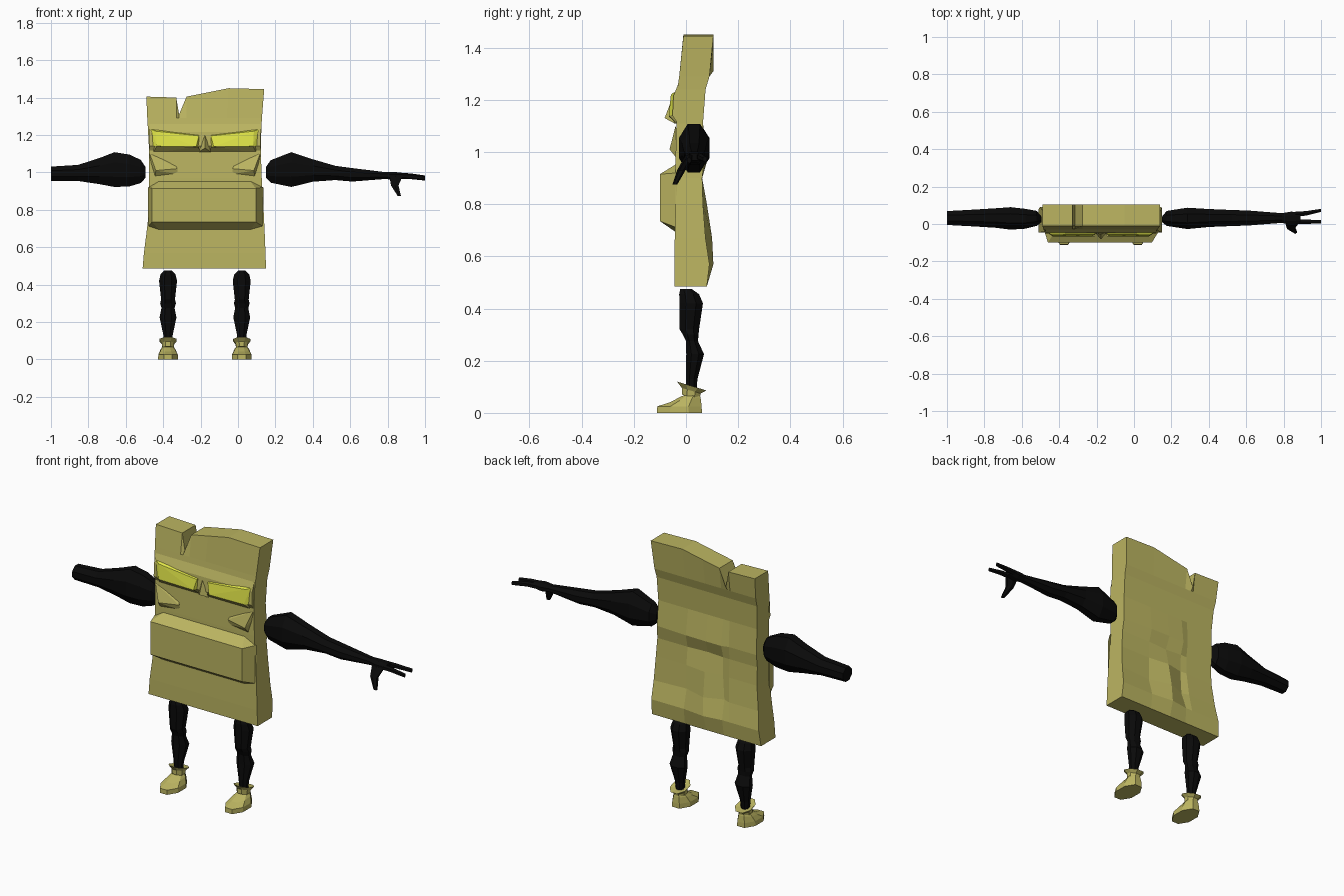
import bpy, bmesh, math


def material(name, rgb):
    m = bpy.data.materials.new(name)
    m.diffuse_color = (*rgb, 1)
    return m


OLIVE = material("olive yellow", (0.50, 0.46, 0.12))
BRIGHT = material("bright yellow", (0.80, 0.84, 0.07))
BLACK = material("black", (0.003, 0.003, 0.003))
CX = -0.177  # centre line of the body


def finish(name, bm, mat):
    bmesh.ops.recalc_face_normals(bm, faces=bm.faces)
    me = bpy.data.meshes.new(name)
    bm.to_mesh(me)
    bm.free()
    me.materials.append(mat)
    ob = bpy.data.objects.new(name, me)
    bpy.context.collection.objects.link(ob)
    return ob


def loft(name, axis, rings, mat, n=8, tilt=0.0):
    """Rings: (position on axis, centre a, centre b, radius a, radius b).
    a, b are y, z for axis x, and x, y for axis z."""
    bm = bmesh.new()
    loops = []
    for t, ca, cb, ra, rb in rings:
        loop = []
        for i in range(n):
            w = 2 * math.pi * (i + 0.5) / n
            a = ca + ra * math.cos(w) / math.cos(math.pi / n)
            b = cb + rb * math.sin(w) / math.cos(math.pi / n)
            if axis == "x":
                co = (t, a, b)
            else:
                co = (a, b, t + (tilt * (cb - b) if t > 0.03 else 0))
            loop.append(bm.verts.new(co))
        loops.append(loop)
    for p, q in zip(loops, loops[1:]):
        for i in range(n):
            j = (i + 1) % n
            bm.faces.new((p[i], p[j], q[j], q[i]))
    bm.faces.new(loops[0])
    bm.faces.new(loops[-1])
    return finish(name, bm, mat)


def hull(name, points, mat, mirror=False):
    bm = bmesh.new()
    for x, y, z in points:
        bm.verts.new((2 * CX - x if mirror else x, y, z))
    bmesh.ops.convex_hull(bm, input=bm.verts)
    bmesh.ops.dissolve_limit(bm, angle_limit=0.02, verts=bm.verts, edges=bm.edges)
    return finish(name, bm, mat)


# Body slab: rows of (z, left x, right x, front y, back y), notched top row
rows = [(0.485, -0.51, 0.15, -0.045, 0.08), (0.57, -0.503, 0.147, -0.045, 0.09),
        (0.67, -0.49, 0.143, -0.043, 0.075), (0.80, -0.475, 0.137, -0.04, 0.065),
        (0.90, -0.475, 0.13, -0.04, 0.062), (0.97, -0.475, 0.127, -0.04, 0.07),
        (1.11, -0.475, 0.122, -0.037, 0.065), (1.24, -0.482, 0.125, -0.033, 0.075),
        (1.29, -0.485, 0.128, -0.026, 0.09), (1.40, -0.49, 0.14, -0.01, 0.105)]
cols = [0, 0.254, 0.278, 0.341, 0.5, 0.698, 1]
tops = [1.405, 1.40, 1.31, 1.405, 1.425, 1.45, 1.445]
# Creases on the back: (row, column) -> extra depth
crease = {(1, 4): 0.015, (2, 4): 0.025, (3, 4): 0.015, (2, 3): -0.015, (2, 5): -0.012,
          (3, 3): -0.005, (5, 4): 0.012, (5, 3): 0.012, (5, 5): 0.01, (4, 4): -0.008}
bm = bmesh.new()
front, back = [], []
for r, (z, xl, xr, yf, yb) in enumerate(rows):
    f, b = [], []
    for c, u in enumerate(cols):
        x = xl + (xr - xl) * u
        zz = tops[c] if r == len(rows) - 1 else z
        f.append(bm.verts.new((x, yf, zz)))
        b.append(bm.verts.new((x, yb + crease.get((r, c), 0), zz)))
    front.append(f)
    back.append(b)
R, C = len(rows) - 1, len(cols) - 1
for g in (front, back):
    for r in range(R):
        for c in range(C):
            bm.faces.new((g[r][c], g[r][c + 1], g[r + 1][c + 1], g[r + 1][c]))
for r in range(R):
    for c in (0, C):
        bm.faces.new((front[r][c], front[r + 1][c], back[r + 1][c], back[r][c]))
for c in range(C):
    for r in (0, R):
        bm.faces.new((front[r][c], front[r][c + 1], back[r][c + 1], back[r][c]))
finish("body", bm, OLIVE)


# Muzzle block: stepped hull with bevelled rim
def rect(x0, x1, z0, z1, y):
    return [(x, y, z) for x in (x0, x1) for z in (z0, z1)]


hull("muzzle", rect(-0.46, 0.095, 0.735, 0.915, -0.10)
     + rect(-0.48, 0.135, 0.71, 0.92, -0.035)
     + rect(-0.42, 0.065, 0.69, 0.955, -0.035), OLIVE)

# Brow ridge across the face
hull("brow", [(x, y, z) for x in (-0.474, 0.12) for y, z in
              ((-0.03, 1.26), (-0.048, 1.215), (-0.052, 1.14), (-0.03, 1.105))], OLIVE)

# Eyes, under-eye folds and cheeks, one per side
for side, mir in (("right", False), ("left", True)):
    hull(side + "_eye", [(0.11, -0.045, 1.23), (0.11, -0.045, 1.14), (0.085, -0.058, 1.22),
                         (0.08, -0.066, 1.14), (-0.13, -0.066, 1.137), (-0.145, -0.056, 1.195),
                         (-0.145, -0.045, 1.20), (-0.145, -0.045, 1.137)], BRIGHT, mir)
    hull(side + "_eye_fold", [(0.10, -0.045, 1.145), (0.08, -0.066, 1.139), (-0.145, -0.066, 1.136),
                              (-0.15, -0.03, 1.105), (0.10, -0.03, 1.105)], OLIVE, mir)
    hull(side + "_cheek", [(0.118, -0.04, 1.10), (0.118, -0.03, 1.06), (0.085, -0.063, 1.01),
                           (0.09, -0.035, 0.975), (-0.03, -0.035, 0.99), (-0.03, -0.045, 1.02),
                           (-0.02, -0.035, 1.04)], OLIVE, mir)

# Nose wedge
hull("nose", [(CX, -0.055, 1.20), (CX, -0.082, 1.13), (CX - 0.032, -0.045, 1.11),
              (CX + 0.032, -0.045, 1.11), (CX, -0.03, 1.11)], OLIVE)

# Shoulders and forearms; the left arm ends in a stump
loft("left_arm", "x", [(-0.495, 0.025, 1.0, 0.015, 0.03), (-0.52, 0.03, 1.005, 0.04, 0.062),
                       (-0.58, 0.028, 1.01, 0.053, 0.085), (-0.66, 0.03, 1.015, 0.06, 0.093),
                       (-0.74, 0.032, 1.007, 0.052, 0.07), (-0.855, 0.032, 0.997, 0.045, 0.043),
                       (-1.0, 0.032, 0.993, 0.037, 0.038)], BLACK)
loft("right_arm", "x", [(0.15, 0.025, 1.0, 0.015, 0.03), (0.175, 0.03, 1.005, 0.04, 0.06),
                        (0.285, 0.03, 1.015, 0.057, 0.093), (0.40, 0.032, 1.01, 0.048, 0.06),
                        (0.52, 0.032, 0.997, 0.043, 0.038), (0.61, 0.032, 0.987, 0.04, 0.036),
                        (0.79, 0.032, 0.983, 0.026, 0.018), (0.84, 0.03, 0.98, 0.036, 0.022),
                        (0.89, 0.032, 0.982, 0.03, 0.014)], BLACK)

# Two fingers and a thumb
loft("outer_finger", "x", [(0.84, 0.05, 0.982, 0.014, 0.014), (0.92, 0.057, 0.981, 0.012, 0.012),
                           (1.0, 0.073, 0.972, 0.008, 0.01)], BLACK, 6)
loft("inner_finger", "x", [(0.84, 0.012, 0.98, 0.014, 0.014), (0.92, 0.012, 0.978, 0.012, 0.012),
                           (1.0, 0.012, 0.968, 0.008, 0.01)], BLACK, 6)
loft("thumb", "z", [(0.98, 0.845, 0.01, 0.035, 0.014), (0.93, 0.838, -0.018, 0.02, 0.014),
                    (0.875, 0.862, -0.043, 0.009, 0.008)], BLACK, 6)

# Legs and feet
for side, x in (("left", -0.374), ("right", 0.02)):
    loft(side + "_leg", "z", [(0.475, x, 0.0, 0.02, 0.022), (0.455, x, 0.012, 0.04, 0.038),
                              (0.42, x, 0.02, 0.048, 0.045), (0.32, x, 0.013, 0.037, 0.037),
                              (0.30, x, 0.018, 0.042, 0.03), (0.275, x, 0.023, 0.035, 0.023),
                              (0.225, x, 0.035, 0.045, 0.034), (0.13, x, 0.022, 0.025, 0.022),
                              (0.06, x, 0.02, 0.02, 0.018)], BLACK)
    loft(side + "_foot", "z", [(0.0, x, -0.025, 0.053, 0.086), (0.025, x, -0.025, 0.052, 0.085),
                               (0.05, x, -0.002, 0.04, 0.058), (0.07, x, 0.018, 0.027, 0.033)],
         OLIVE, tilt=-0.15)
    loft(side + "_foot_cuff", "z", [(0.06, x, 0.018, 0.03, 0.034), (0.085, x, 0.02, 0.033, 0.036),
                                    (0.103, x, 0.022, 0.046, 0.056), (0.095, x, 0.022, 0.022, 0.022)],
         OLIVE, tilt=0.3)
